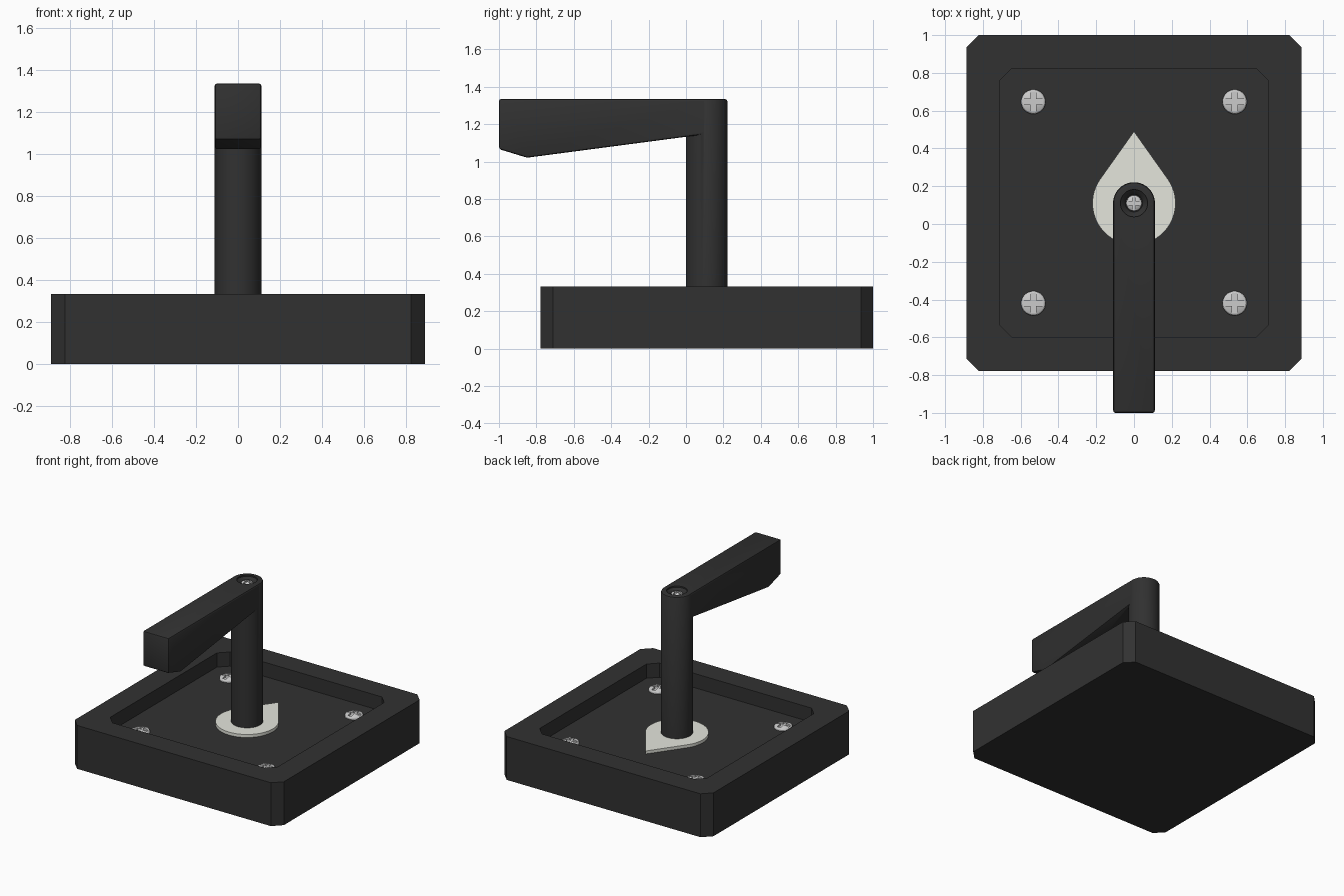
import bpy, bmesh, math
from mathutils import Vector

if "Cube" in bpy.data.objects:
    bpy.data.objects.remove(bpy.data.objects["Cube"])


def material(name, rgb):
    m = bpy.data.materials.new(name)
    m.diffuse_color = (*rgb, 1)
    m.use_nodes = True
    m.node_tree.nodes["Principled BSDF"].inputs["Base Color"].default_value = m.diffuse_color
    return m


DARK = material("dark_plastic", (0.031, 0.031, 0.031))
CREAM = material("pale_plate", (0.78, 0.79, 0.72))
STEEL = material("steel", (0.56, 0.56, 0.55))


def to_object(bm, name, mat):
    bmesh.ops.recalc_face_normals(bm, faces=bm.faces)
    mesh = bpy.data.meshes.new(name)
    bm.to_mesh(mesh)
    bm.free()
    mesh.materials.append(mat)
    ob = bpy.data.objects.new(name, mesh)
    bpy.context.collection.objects.link(ob)
    return ob


def loft_bm(rings):
    """Skin between closed rings of equal length and cap both ends."""
    bm = bmesh.new()
    vs = [[bm.verts.new(p) for p in r] for r in rings]
    n = len(vs[0])
    for a, b in zip(vs, vs[1:]):
        for i in range(n):
            j = (i + 1) % n
            bm.faces.new((a[i], a[j], b[j], b[i]))
    bm.faces.new(vs[0])
    bm.faces.new(vs[-1])
    return bm


def loft(name, rings, mat):
    return to_object(loft_bm(rings), name, mat)


def circle(r, z, y=0.0, n=48):
    return [Vector((r * math.cos(2 * math.pi * i / n),
                    y + r * math.sin(2 * math.pi * i / n), z)) for i in range(n)]


def chamfered(hx, y0, y1, c, z):
    pts = [(hx - c, y0), (hx, y0 + c), (hx, y1 - c), (hx - c, y1),
           (c - hx, y1), (-hx, y1 - c), (-hx, y0 + c), (c - hx, y0)]
    return [Vector((x, y, z)) for x, y in pts]


def box(name, sx, sy, sz, loc):
    bm = bmesh.new()
    bmesh.ops.create_cube(bm, size=1)
    for v in bm.verts:
        v.co = Vector((v.co.x * sx, v.co.y * sy, v.co.z * sz)) + Vector(loc)
    return to_object(bm, name, DARK)


def boolean(ob, other, op):
    mod = ob.modifiers.new(op, 'BOOLEAN')
    mod.operation, mod.solver, mod.object = op, 'EXACT', other
    bpy.context.view_layer.objects.active = ob
    bpy.ops.object.modifier_apply(modifier=mod.name)
    bpy.data.objects.remove(other)


def smooth(ob):
    bpy.ops.object.select_all(action='DESELECT')
    ob.select_set(True)
    bpy.context.view_layer.objects.active = ob
    bpy.ops.object.shade_smooth_by_angle(angle=math.radians(28))


TOP, RIM, FLOOR, POST_Y = 1.335, 0.333, 0.224, 0.11

# Square base with chamfered corners and a sunken tray
loft("base", [chamfered(0.888, -0.777, 1.0, 0.065, 0),
              chamfered(0.888, -0.777, 1.0, 0.065, RIM),
              chamfered(0.711, -0.6, 0.824, 0.065, RIM),
              chamfered(0.711, -0.6, 0.824, 0.065, FLOOR)], DARK)

# Teardrop pointer plate: arc plus a tip on its tangent lines
r, tip = 0.22, 0.49
a0 = math.pi / 2 + math.acos(r / (tip - POST_Y))
a1 = 2.5 * math.pi - math.acos(r / (tip - POST_Y))
drop = [(0, tip)]
for i in range(41):
    a = a0 + (a1 - a0) * i / 40
    drop.append((r * math.cos(a), POST_Y + r * math.sin(a)))
plate = loft("pointer_plate", [[Vector((x, y, z)) for x, y in drop]
                               for z in (FLOOR, FLOOR + 0.023)], CREAM)
smooth(plate)

# Crank handle: round post joined with a tapering arm
handle = loft("crank_handle", [circle(0.111, FLOOR, POST_Y, 64),
                               circle(0.111, TOP - 0.012, POST_Y, 64),
                               circle(0.107, TOP - 0.004, POST_Y, 64),
                               circle(0.099, TOP, POST_Y, 64)], DARK)
side = [(-1.0, TOP), (-1.0, 1.067), (-0.85, 1.021), (0.1, 1.146), (0.1, TOP)]
bm = loft_bm([[Vector((x, y, z)) for y, z in side] for x in (-0.11, 0.11)])
edges = [e for e in bm.edges if not all(v.co.y > 0.09 for v in e.verts)]
bmesh.ops.bevel(bm, geom=edges, offset=0.012, segments=2, profile=0.5,
                affect='EDGES')
boolean(handle, to_object(bm, "arm", DARK), 'UNION')

# Countersunk hole in the top of the post
sink = loft("sink", [circle(0.046, TOP - 0.036, POST_Y),
                     circle(0.05, TOP - 0.028, POST_Y),
                     circle(0.072, TOP - 0.01, POST_Y),
                     circle(0.072, TOP + 0.02, POST_Y)], DARK)
boolean(handle, sink, 'DIFFERENCE')
smooth(handle)

# Domed cross-head screw, reused for the tray corners and the post
head = [(0.065, -0.005), (0.065, 0.010), (0.059, 0.019), (0.045, 0.025),
        (0.025, 0.029), (0.008, 0.030)]
screw = loft("base_screw_1", [circle(rad, z, n=32) for rad, z in head], STEEL)
for sx, sy in ((0.108, 0.028), (0.028, 0.108)):
    boolean(screw, box("slot", sx, sy, 0.04, (0, 0, 0.034)), 'DIFFERENCE')
smooth(screw)
spots = [(x, y) for y in (-0.42, 0.647) for x in (-0.533, 0.533)]
screw.location = (*spots[0], FLOOR)
for i, (x, y) in enumerate(spots[1:], 2):
    s = screw.copy()
    s.name = f"base_screw_{i}"
    s.location = (x, y, FLOOR)
    bpy.context.collection.objects.link(s)
top_screw = screw.copy()
top_screw.name = "post_screw"
top_screw.location = (0, POST_Y, TOP - 0.036)
top_screw.scale = (0.64, 0.64, 0.9)
bpy.context.collection.objects.link(top_screw)
